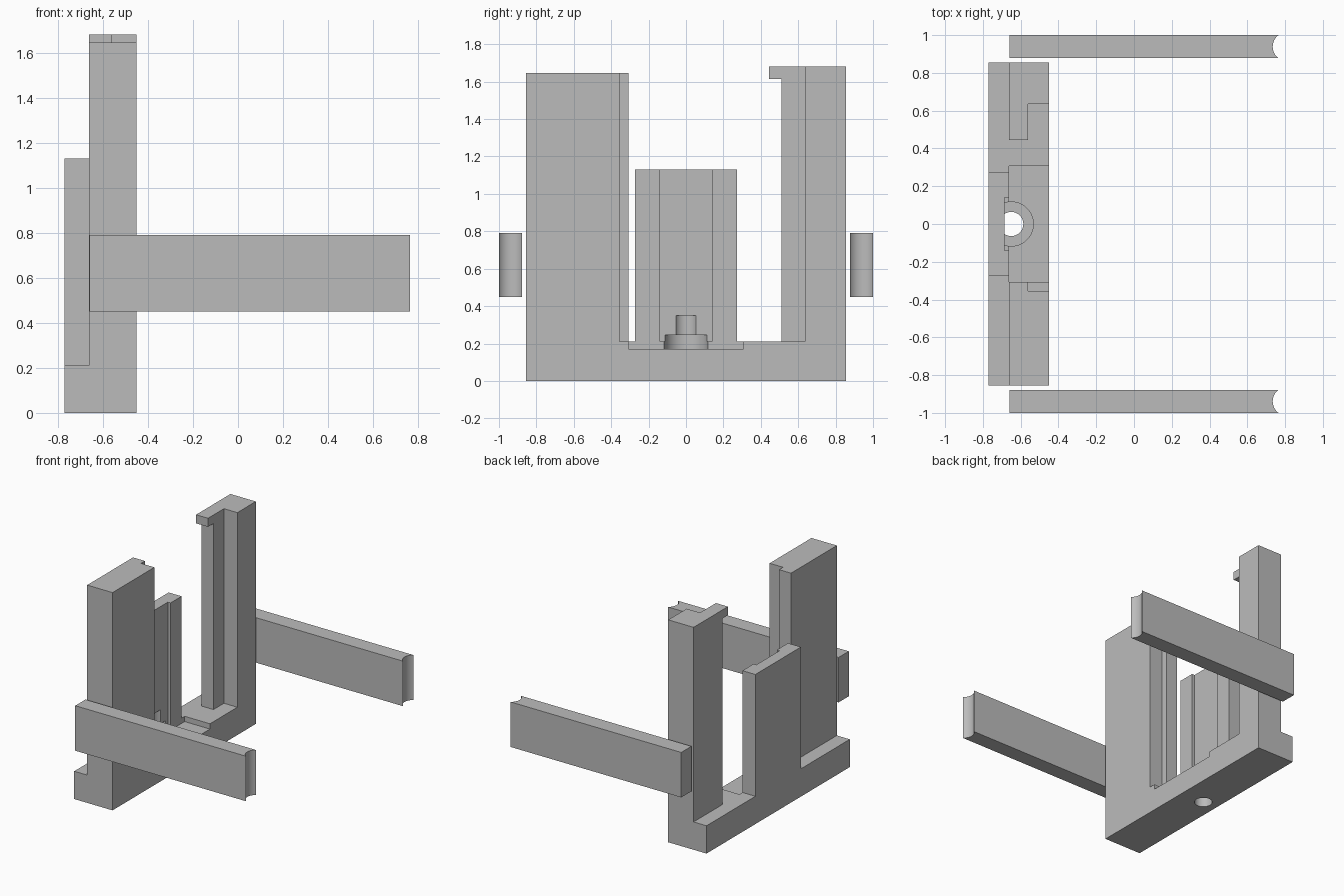
import bpy
import bmesh
import math
from mathutils import Vector, Matrix

cube = bpy.data.objects.get("Cube")
if cube:
    bpy.data.objects.remove(cube, do_unlink=True)

grey = bpy.data.materials.new("plain grey")
grey.use_nodes = True
COLOUR = (0.5, 0.5, 0.5, 1)
grey.diffuse_color = COLOUR
grey.node_tree.nodes["Principled BSDF"].inputs["Base Color"].default_value = COLOUR


def finish(name, bm):
    bmesh.ops.recalc_face_normals(bm, faces=bm.faces)
    mesh = bpy.data.meshes.new(name)
    bm.to_mesh(mesh)
    bm.free()
    mesh.materials.append(grey)
    obj = bpy.data.objects.new(name, mesh)
    bpy.context.collection.objects.link(obj)
    return obj


def prism(name, points, offset):
    """Extrude a closed outline along an offset."""
    bm = bmesh.new()
    face = bm.faces.new([bm.verts.new(p) for p in points])
    new = bmesh.ops.extrude_face_region(bm, geom=[face])["geom"]
    verts = [v for v in new if isinstance(v, bmesh.types.BMVert)]
    bmesh.ops.translate(bm, vec=Vector(offset), verts=verts)
    return finish(name, bm)


def side_prism(name, outline, x0, x1):
    return prism(name, [(x0, y, z) for y, z in outline], (x1 - x0, 0, 0))


def box(name, x, y, z):
    outline = [(y[0], z[0]), (y[1], z[0]), (y[1], z[1]), (y[0], z[1])]
    return side_prism(name, outline, *x)


def cylinder(name, x, radius, z0, z1):
    bm = bmesh.new()
    bmesh.ops.create_cone(bm, cap_ends=True, segments=64, radius1=radius,
                          radius2=radius, depth=z1 - z0,
                          matrix=Matrix.Translation((x, 0, (z0 + z1) / 2)))
    return finish(name, bm)


def cut(obj, cutters):
    """Subtract the cutters and bake the result."""
    for c in cutters:
        c.hide_render = True
        mod = obj.modifiers.new("cut", "BOOLEAN")
        mod.operation = "DIFFERENCE"
        mod.solver = "EXACT"
        mod.object = c
    deps = bpy.context.evaluated_depsgraph_get()
    mesh = bpy.data.meshes.new_from_object(obj.evaluated_get(deps))
    obj.modifiers.clear()
    obj.data = mesh


BACK, MID, FRONT = -0.77, -0.662, -0.45
END, LEDGE, FLOOR = 0.855, 0.21, 0.17

# Two posts on a sill, with a hook on the taller post and a sunken middle
frame = side_prism("post_frame", [
    (-END, 0), (END, 0), (END, 1.68), (0.445, 1.68), (0.445, 1.615),
    (0.51, 1.615), (0.51, LEDGE), (0.308, LEDGE), (0.308, FLOOR),
    (-0.308, FLOOR), (-0.308, 1.645), (-END, 1.645)], MID, FRONT)

# Rear ledge with the upright panel
panel = side_prism("back_panel", [
    (-END, 0), (END, 0), (END, LEDGE), (0.272, LEDGE), (0.272, 1.13),
    (-0.272, 1.13), (-0.272, LEDGE), (-END, LEDGE)], BACK, MID)

# Corner rebates in the posts, shallow panel channel, and the screw hole
rebates = [box("rebate_cutter", (-0.562, 0), y, (LEDGE, 2))
           for y in ((-0.355, -0.2), (0.4, 0.635))]
channel = box("channel_cutter", (-0.685, -0.6), (-0.14, 0.14), (LEDGE, 2))
seat = cylinder("screw_seat_cutter", -0.65, 0.117, 0.12, 0.245)
bore = cylinder("screw_bore_cutter", -0.65, 0.064, -0.1, 0.35)
cut(frame, rebates + [seat, bore])
cut(panel, [channel, seat, bore])
for helper in rebates + [channel, seat, bore]:
    bpy.data.objects.remove(helper, do_unlink=True)

# Side arms with a concave tip
half, radius, tip = 0.061, 0.076, 0.765
sweep = math.asin(half / radius)
centre = tip + radius * math.cos(sweep)
arms = []
for name, side in (("right_arm", -1), ("left_arm", 1)):
    mid_y = side * (1 - half)
    outline = [(-0.66, mid_y + half, 0.45), (-0.66, mid_y - half, 0.45)]
    for i in range(17):
        a = sweep * (i / 8 - 1)
        outline.append((centre - radius * math.cos(a),
                        mid_y + radius * math.sin(a), 0.45))
    arms.append(prism(name, outline, (0, 0, 0.34)))

# Smooth the curved walls only
bpy.ops.object.select_all(action="DESELECT")
for obj in [frame, panel] + arms:
    obj.select_set(True)
bpy.context.view_layer.objects.active = frame
bpy.ops.object.shade_smooth_by_angle(angle=math.radians(30))
